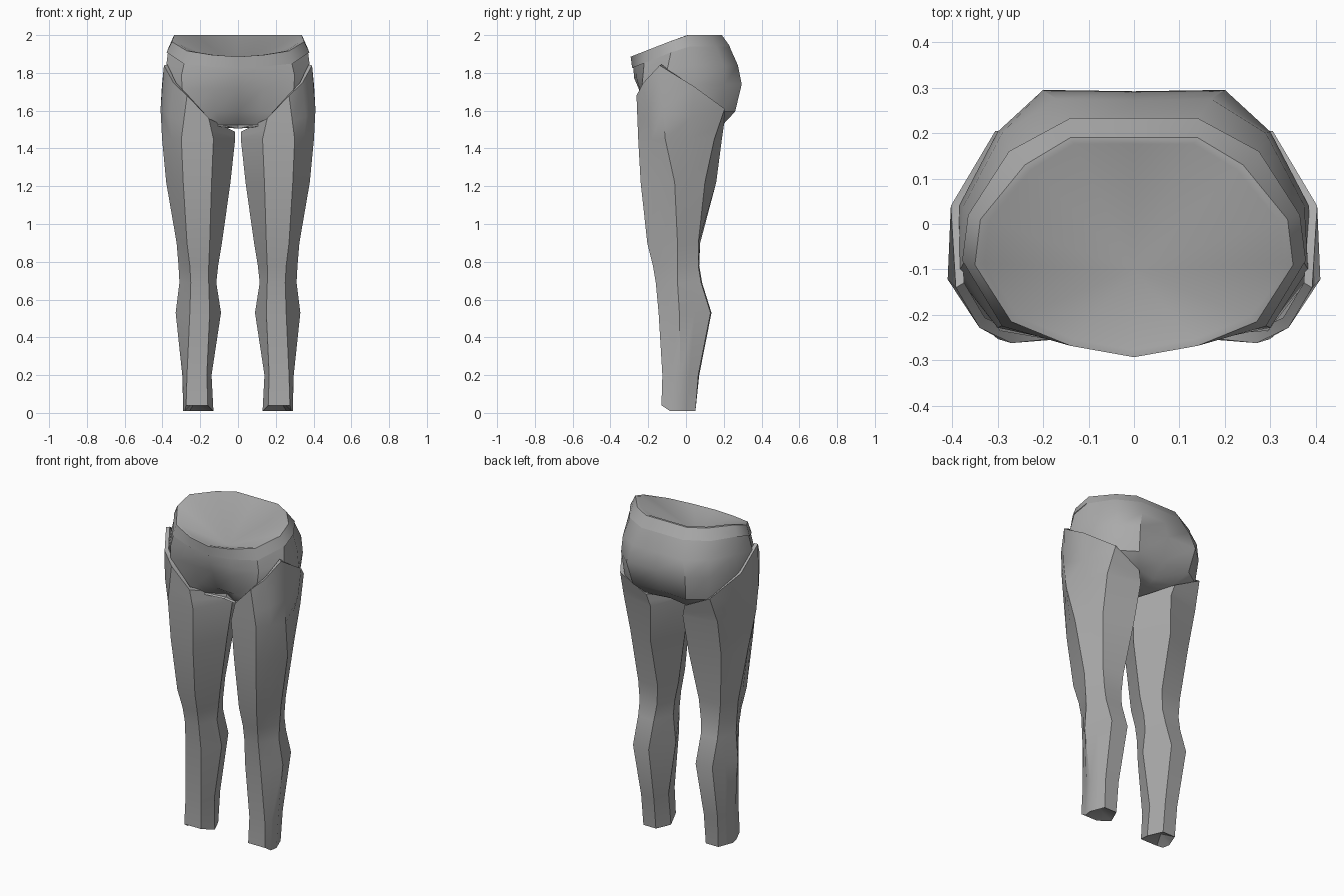
import bpy
import bmesh
import math
from mathutils import Vector

default_cube = bpy.data.objects.get("Cube")
if default_cube:
    bpy.data.objects.remove(default_cube, do_unlink=True)

# Single plain fabric colour
fabric = bpy.data.materials.new("grey_fabric")
fabric.use_nodes = True
grey = (0.4, 0.4, 0.4, 1)
fabric.diffuse_color = grey
fabric.node_tree.nodes["Principled BSDF"].inputs["Base Color"].default_value = grey


def loft(name, rings):
    """Bridge closed rings of equal length into a surface."""
    bm = bmesh.new()
    loops = [[bm.verts.new(p) for p in ring] for ring in rings]
    for low, high in zip(loops, loops[1:]):
        count = len(low)
        for i in range(count):
            j = (i + 1) % count
            bm.faces.new((low[i], low[j], high[j], high[i]))
    bmesh.ops.remove_doubles(bm, verts=bm.verts, dist=0.0005)
    bmesh.ops.recalc_face_normals(bm, faces=bm.faces)
    mesh = bpy.data.meshes.new(name)
    bm.to_mesh(mesh)
    bm.free()
    mesh.materials.append(fabric)
    obj = bpy.data.objects.new(name, mesh)
    bpy.context.collection.objects.link(obj)
    bpy.ops.object.select_all(action="DESELECT")
    obj.select_set(True)
    bpy.context.view_layer.objects.active = obj
    bpy.ops.object.shade_smooth_by_angle(angle=math.radians(35))


def body_ring(height, slope, half):
    """Mirror a back-to-front half outline; the front dips by the slope."""
    points = [Vector((x, y, height + slope * min(y, 0))) for x, y in half]
    mirrored = [Vector((-p.x, p.y, p.z)) for p in points[-2:0:-1]]
    return points + mirrored


def shrink(ring, factor, rise=0.0):
    """Scale a ring about its centre in plan and raise it."""
    centre = sum(ring, Vector()) / len(ring)
    return [Vector((centre.x + (p.x - centre.x) * factor,
                    centre.y + (p.y - centre.y) * factor,
                    p.z + rise)) for p in ring]


# Waistband: a sloping collar with a narrow lip and a shallow bowl inside
band_low = body_ring(1.94, 0.4, [
    (0, .233), (.14, .233), (.275, .16), (.365, .02),
    (.378, -.08), (.29, -.225), (.14, -.268), (0, -.285)])
band_top = body_ring(2.0, 0.39, [
    (0, .19), (.14, .19), (.24, .13), (.338, .01),
    (.35, -.09), (.27, -.215), (.14, -.268), (0, -.293)])
bowl = [Vector((0, -.1, 1.82))] * len(band_top)
loft("waistband", [band_low, band_top, shrink(band_top, 0.94), bowl])

# Hips: shell tapering to the crotch
waist = shrink(band_low, 0.98, 0.005)
upper = body_ring(1.84, 0.25, [
    (0, .272), (.17, .275), (.29, .2), (.375, .04),
    (.383, -.1), (.3, -.228), (.14, -.262), (0, -.274)])
seat = body_ring(1.74, 0.1, [
    (0, .292), (.2, .295), (.3, .203), (.385, .04),
    (.385, -.12), (.295, -.235), (.13, -.246), (0, -.25)])
under = body_ring(1.595, 0, [
    (0, .245), (.18, .26), (.285, .19), (.37, .04),
    (.365, -.12), (.26, -.225), (.12, -.215), (0, -.205)])
base = body_ring(1.525, 0, [
    (0, .17), (.13, .195), (.22, .15), (.25, .03),
    (.24, -.1), (.18, -.2), (.09, -.165), (0, -.11)])
seam = [Vector((0, p.y * 0.7, 1.505)) for p in base]
loft("hips", [waist, upper, seat, under, base, seam])

# Leg outlines: height, front edge, outer, back outer, back inner, inner
leg_levels = [
    (.01, .16, .275, -.13, .29, -.04, .255, .05, .17, .05, .13, -.04),
    (.2, .165, .27, -.125, .295, -.03, .26, .065, .17, .07, .14, -.03),
    (.53, .15, .255, -.145, .33, -.035, .27, .13, .16, .135, .09, -.03),
    (.69, .155, .25, -.16, .31, -.045, .27, .08, .16, .085, .115, -.04),
    (.78, .155, .255, -.175, .315, -.045, .27, .065, .15, .07, .105, -.04),
    (.9, .15, .27, -.205, .325, -.045, .28, .065, .14, .075, .085, -.05),
    (1.22, .14, .29, -.24, .38, -.06, .31, .1, .13, .16, .04, -.05),
    (1.45, .13, .3, -.253, .402, -.11, .32, .15, .11, .19, .015, -.03),
]
leg_rim = [Vector(p) for p in [
    (.155, -.25, 1.56), (.27, -.262, 1.68), (.34, -.228, 1.745),
    (.392, -.14, 1.84), (.403, .04, 1.73), (.305, .205, 1.61),
    (.13, .2, 1.52), (.015, -.02, 1.488)]]


def leg_ring(level):
    """Six-sided outline with extra points on the two outer sides."""
    z, fi, fo, fy, sx, sy, box, boy, bix, biy, ix, iy = level
    front_in, front_out = Vector((fi, fy, z)), Vector((fo, fy, z))
    side, back_out = Vector((sx, sy, z)), Vector((box, boy, z))
    return [front_in, front_out, (front_out + side) / 2, side,
            (side + back_out) / 2, back_out,
            Vector((bix, biy, z)), Vector((ix, iy, z))]


leg_rings = [leg_ring(level) for level in leg_levels]
# The hem lifts at the front and is closed by a shallow hollow
for point in leg_rings[0][:2]:
    point.z += 0.03
hem = shrink(leg_rings[0], 0)
for point in hem:
    point.z = 0.06
# Thigh bulges slightly between the last level and the rim
thigh = [a.lerp(b, 0.4) for a, b in zip(leg_rings[-1], leg_rim)]
for point in thigh[2:5]:
    point.x += 0.012
# Turned-in lip around the slanted opening
lip = shrink(leg_rim, 0.87, 0.004)
leg_rings = [hem] + leg_rings + [thigh, leg_rim, lip]

for name, sign in (("left_leg", 1), ("right_leg", -1)):
    loft(name, [[Vector((p.x * sign, p.y, p.z)) for p in ring]
                for ring in leg_rings])
